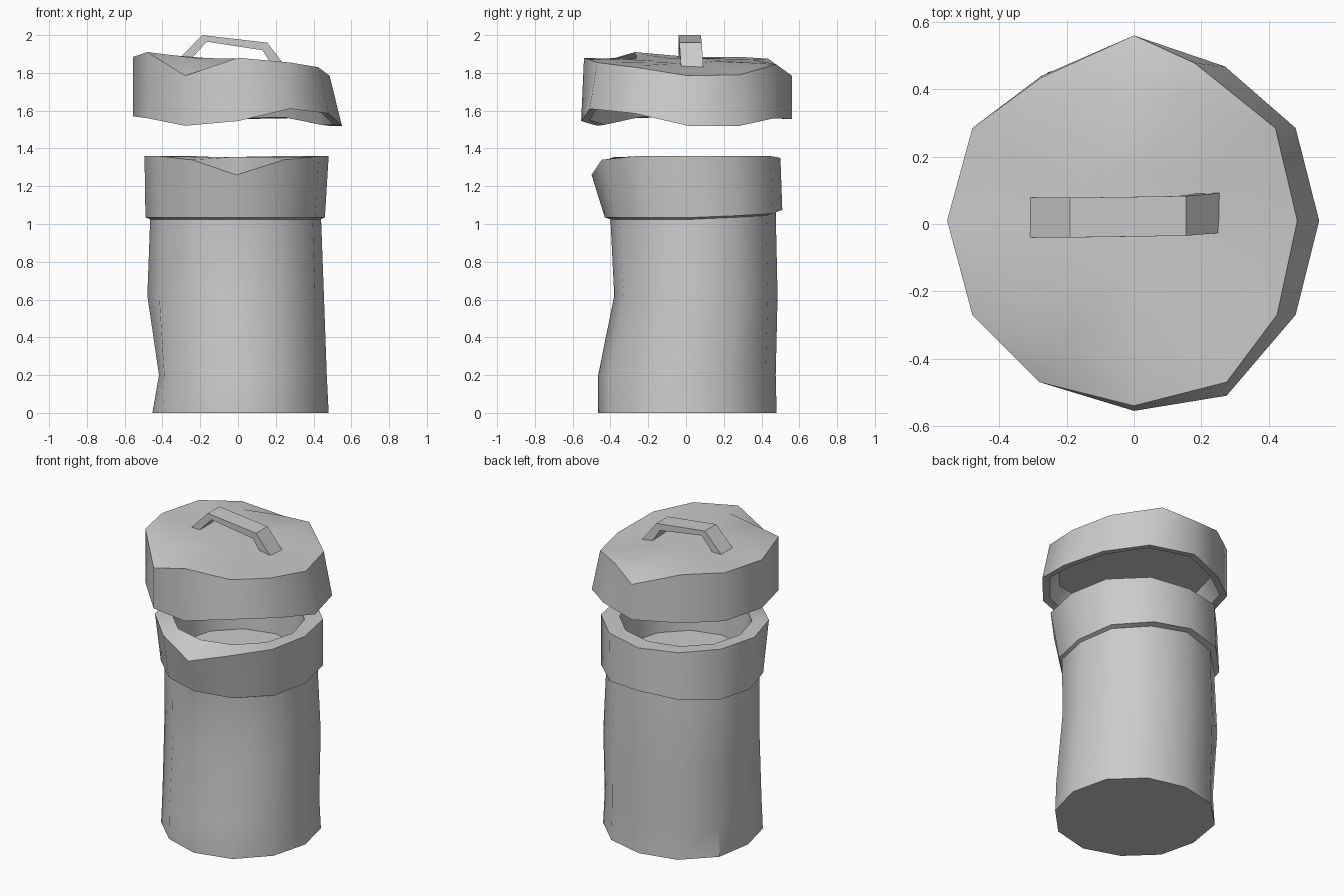
import bpy, bmesh, math

if "Cube" in bpy.data.objects:
    bpy.data.objects.remove(bpy.data.objects["Cube"])

N = 12


def ring(x0, x1, y0, y1, z, lift=None, scale=None):
    """Twelve-sided oval filling the given bounds; lift and scale adjust single corners.
    Corner 0 is +x, 3 is back, 6 is -x, 9 is front."""
    pts = []
    for i in range(N):
        a = 2 * math.pi * i / N
        s = (scale or {}).get(i, 1)
        pts.append([(x0 + x1) / 2 + s * (x1 - x0) / 2 * math.cos(a),
                    (y0 + y1) / 2 + s * (y1 - y0) / 2 * math.sin(a),
                    z + (lift or {}).get(i, 0)])
    return pts


def loft(name, rings, smooth=38):
    """Skin a list of equal-sized loops and cap both ends."""
    bm = bmesh.new()
    loops = [[bm.verts.new(p) for p in r] for r in rings]
    n = len(rings[0])
    for a, b in zip(loops, loops[1:]):
        for i in range(n):
            j = (i + 1) % n
            bm.faces.new((a[i], a[j], b[j], b[i]))
    bm.faces.new(loops[0][::-1])
    bm.faces.new(loops[-1])
    bmesh.ops.recalc_face_normals(bm, faces=bm.faces)
    me = bpy.data.meshes.new(name)
    bm.to_mesh(me)
    bm.free()
    ob = bpy.data.objects.new(name, me)
    bpy.context.collection.objects.link(ob)
    bpy.context.view_layer.objects.active = ob
    ob.select_set(True)
    bpy.ops.object.shade_smooth_by_angle(angle=math.radians(smooth))
    ob.select_set(False)
    return ob


# Bin body: dented wall, overhanging collar, shallow recess in the top
back_up = {1: .01, 2: .02, 3: .04, 4: .025}
wide = {1: 1.04, 2: 1.03, 4: 1.01, 7: .99, 8: .98, 10: 1.03, 11: 1.03}
loft("bin_body", [
    ring(-.47, .48, -.465, .48, 0,
         scale={6: .965, 1: 1.02, 2: 1.01, 4: 1.02, 5: 1.02, 7: .98, 8: .97, 10: 1.01}),
    ring(-.47, .47, -.465, .475, .2,
         scale={6: .89, 1: 1.02, 2: 1.02, 4: 1.02, 7: .96, 8: .96, 10: 1.01}),
    ring(-.48, .455, -.38, .485, .62, scale={1: 1.03, 2: 1.02, 10: 1.02, 11: 1.04}),
    ring(-.465, .44, -.40, .475, 1.025, back_up, {1: 1.03, 2: 1.02, 10: 1.04, 11: 1.04}),
    ring(-.49, .46, -.43, .51, 1.035, back_up, wide),
    ring(-.495, .48, -.50, .50, 1.36, {8: -.02, 9: -.10, 10: -.02, 3: -.01}, wide),
    ring(-.40, .39, -.38, .40, 1.355),
    ring(-.39, .38, -.37, .39, 1.10),
])

# Lid: bent rim, dented top edge, hollow underside
lid_bottom = [(.55, .01, 1.52), (.48, .285, 1.52), (.27, .468, 1.56), (0, .56, 1.555),
              (-.275, .44, 1.56), (-.48, .285, 1.57), (-.555, .01, 1.57), (-.48, -.27, 1.56),
              (-.28, -.47, 1.52), (0, -.555, 1.545), (.275, -.51, 1.61), (.48, -.27, 1.585)]
lid_top = [(.485, .01, 1.785), (.42, .285, 1.79), (.18, .478, 1.845), (0, .56, 1.785),
           (-.275, .435, 1.875), (-.48, .285, 1.885), (-.555, .01, 1.885), (-.48, -.27, 1.91),
           (-.28, -.47, 1.785), (0, -.54, 1.88), (.275, -.47, 1.855), (.425, -.27, 1.83)]
inner_edge = [(x * .92, y * .92, z + .005) for x, y, z in lid_bottom]
ceiling = [(x * .82, y * .82, 1.69) for x, y, z in lid_bottom]
# the flat top is drawn slightly in from the edge; past the dents it stays level
level = {3: 1.845, 8: 1.885}
top_inset = [(x * .8, y * .8, .7 * level.get(i, z) + .3 * 1.865)
             for i, (x, y, z) in enumerate(lid_top)]
centre = [(x * .3, y * .3, 1.865 - .08 * x * .3) for x, y, z in lid_top]
loft("lid", [ceiling, inner_edge, lid_bottom, lid_top, top_inset, centre], smooth=46)

# Lid handle: flat strap swept along a bent path (x, upper z, inner x, inner z, y shift)
path = [(-.345, 1.84, -.28, 1.84, 0), (-.19, 2.0, -.165, 1.965, 0),
        (.155, 1.96, .13, 1.92, .005), (.27, 1.81, .20, 1.81, .015)]
loft("lid_handle", [[(xo, -.04 + s, zo), (xo, .078 + s, zo),
                     (xi, .078 + s, zi), (xi, -.04 + s, zi)]
                    for xo, zo, xi, zi, s in path], smooth=30)
